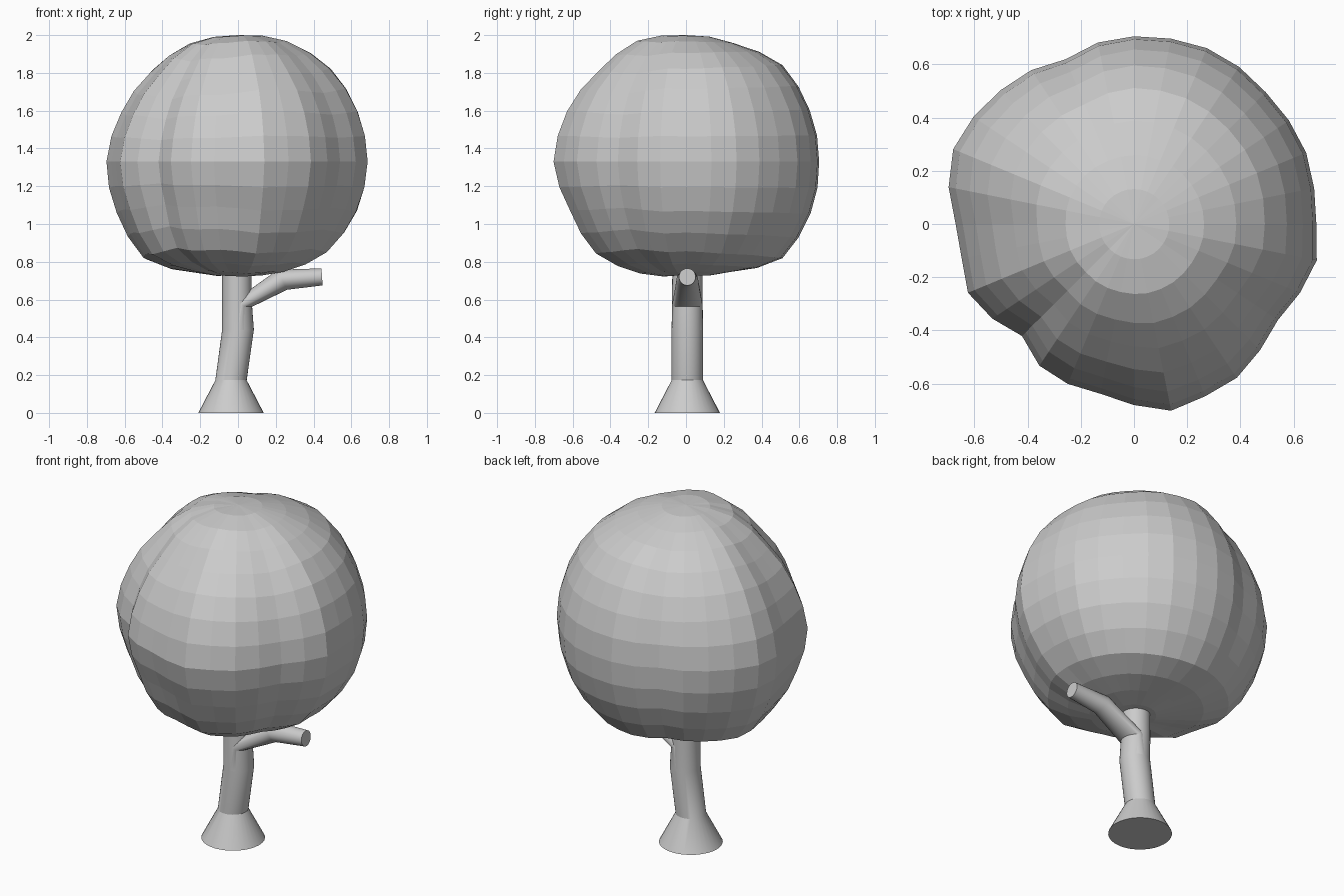
import bpy, bmesh
from math import sin, cos, pi

if "Cube" in bpy.data.objects:
    bpy.data.objects.remove(bpy.data.objects["Cube"])

SIDES = 32
Y0 = 0.007


def finish(name, bm, smooth=False):
    bmesh.ops.recalc_face_normals(bm, faces=bm.faces)
    mesh = bpy.data.meshes.new(name)
    bm.to_mesh(mesh)
    bm.free()
    obj = bpy.data.objects.new(name, mesh)
    bpy.context.collection.objects.link(obj)
    if smooth:
        bpy.ops.object.select_all(action='DESELECT')
        obj.select_set(True)
        bpy.context.view_layer.objects.active = obj
        bpy.ops.object.shade_smooth_by_angle(angle=0.4)
    return obj


def tube(name, rings):
    """Loft elliptical rings: (centre x, centre z, half-axis x, half-axis z, half-width y)."""
    bm = bmesh.new()
    loops = []
    for cx, cz, hx, hz, ry in rings:
        loops.append([bm.verts.new((cx + hx * cos(a), Y0 + ry * sin(a), cz + hz * cos(a)))
                      for a in (2 * pi * i / SIDES for i in range(SIDES))])
    for lo, hi in zip(loops, loops[1:]):
        for i in range(SIDES):
            j = (i + 1) % SIDES
            bm.faces.new((lo[i], lo[j], hi[j], hi[i]))
    bm.faces.new(loops[0])
    bm.faces.new(loops[-1])
    return finish(name, bm, True)


# Flared trunk rising into the crown
tube("trunk", [(-0.037, 0, 0.173, 0, 0.173), (-0.037, 0.173, 0.083, 0, 0.083),
               (0, 0.44, 0.084, 0, 0.083), (-0.006, 0.60, 0.078, 0, 0.081),
               (-0.006, 0.78, 0.078, 0, 0.079)])

# Side branch growing out of the bend in the trunk
tube("branch", [(0, 0.44, 0.084, 0, 0.083), (0.02, 0.575, 0.03, -0.025, 0.08),
                (0.235, 0.705, 0.025, -0.053, 0.057), (0.445, 0.72, 0.003, -0.045, 0.044)])

# Lumpy crown: radius by latitude for right, back, left and front sides
PROFILES = [
    (.60, .63, .675, .69, .695, .695, .70, .69, .67),
    (.60, .63, .72, .71, .70, .705, .72, .675, .67),
    (.60, .63, .71, .69, .69, .66, .65, .675, .67),
    (.60, .64, .68, .66, .70, .68, .66, .69, .67)]
# Radius around the widest ring, anticlockwise from +x
RING = (.685, .69, .70, .70, .70, .71, .715, .71, .705, .695, .67, .695, .71, .725, .735, .71,
        .67, .66, .675, .64, .595, .64, .65, .65, .68, .715, .70, .695, .67, .65, .675, .70)


def lerp(values, t):
    i = min(int(t), len(values) - 2)
    return values[i] + (values[i + 1] - values[i]) * (t - i)


def radius(seg, ring):
    def side(row):
        k, f = divmod(seg / 8, 1)
        a, b = PROFILES[int(k) % 4], PROFILES[(int(k) + 1) % 4]
        return lerp(a, row) * (1 - f) + lerp(b, row) * f
    lat = ring * pi / 16 - pi / 2
    return side(ring / 2) + cos(lat) ** 2 * (RING[seg] - side(4))


bm = bmesh.new()
loops = []
for ring in range(1, 16):
    lat = ring * pi / 16 - pi / 2
    loop = []
    for seg in range(32):
        r, a = radius(seg, ring), seg * pi / 16
        loop.append(bm.verts.new((r * cos(lat) * cos(a), r * cos(lat) * sin(a),
                                  1.33 + r * sin(lat))))
    loops.append(loop)
bottom = bm.verts.new((0, 0, 1.33 - 0.60))
top = bm.verts.new((0, 0, 2.0))
for i in range(32):
    j = (i + 1) % 32
    for lo, hi in zip(loops, loops[1:]):
        bm.faces.new((lo[i], lo[j], hi[j], hi[i]))
    bm.faces.new((bottom, loops[0][j], loops[0][i]))
    bm.faces.new((top, loops[-1][i], loops[-1][j]))
finish("crown", bm)
